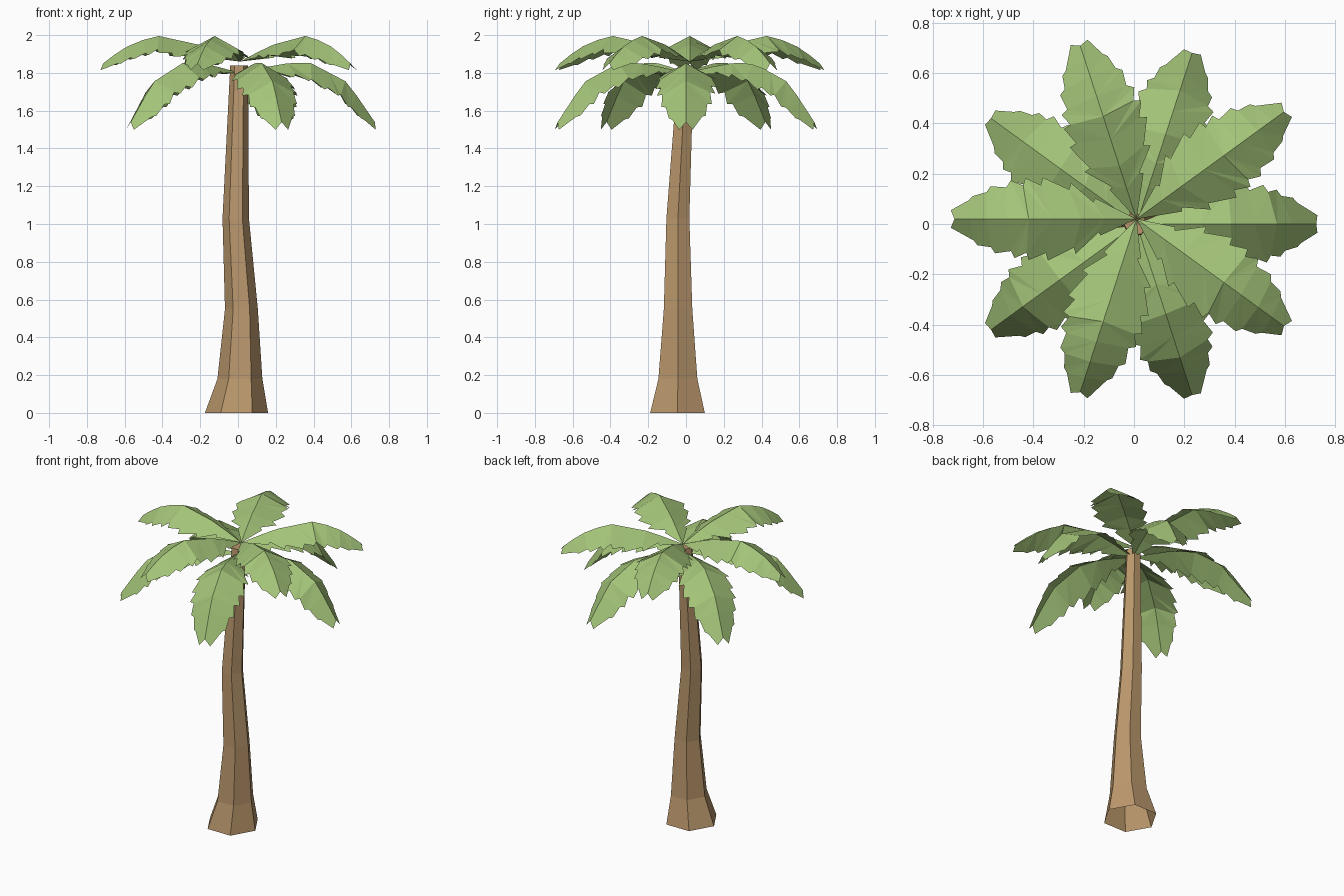
import bpy, bmesh, math
from mathutils import Matrix, Vector

cube = bpy.data.objects.get("Cube")
if cube:
    bpy.data.objects.remove(cube, do_unlink=True)


def material(name, rgb):
    m = bpy.data.materials.new(name)
    m.use_nodes = True
    m.diffuse_color = (*rgb, 1)
    bsdf = m.node_tree.nodes["Principled BSDF"]
    bsdf.inputs["Base Color"].default_value = (*rgb, 1)
    bsdf.inputs["Roughness"].default_value = 0.9
    return m


bark = material("bark_brown", (0.49, 0.31, 0.15))
leaf = material("leaf_green", (0.37, 0.55, 0.19))


def finish(bm, name, mat):
    me = bpy.data.meshes.new(name)
    bm.to_mesh(me)
    bm.free()
    me.materials.append(mat)
    ob = bpy.data.objects.new(name, me)
    bpy.context.collection.objects.link(ob)
    return ob


def interp(table, t):
    """Piecewise linear lookup; the last piece carries on past its end."""
    for (a, va), (b, vb) in zip(table, table[1:]):
        if t <= b or b == table[-1][0]:
            return va + (vb - va) * (t - a) / (b - a)


# Trunk: six-sided rings (z, centre x, centre y, radius), open underneath
RINGS = [(0, -0.008, -0.045, 0.167), (0.18, 0.01, -0.043, 0.119),
         (0.55, 0.018, -0.042, 0.087), (1.03, -0.012, -0.043, 0.07),
         (1.84, 0.006, 0.0, 0.047)]
bm = bmesh.new()
loops = []
for z, cx, cy, r in RINGS:
    loops.append([bm.verts.new((cx + r * math.cos(k * math.pi / 3),
                                cy + r * math.sin(k * math.pi / 3), z)) for k in range(6)])
for low, high in zip(loops, loops[1:]):
    for k in range(6):
        n = (k + 1) % 6
        bm.faces.new((low[k], low[n], high[n], high[k]))
bm.faces.new(loops[-1])
finish(bm, "trunk", bark)

# Fronds: half width along the length, and the places where the teeth end
WIDTH = [(0, 0.0), (0.17, 0.065), (0.27, 0.135), (0.43, 0.165), (0.58, 0.163),
         (0.72, 0.15), (0.85, 0.115), (1, 0.035)]
TEETH = [0, 0.17, 0.29, 0.43, 0.55, 0.66, 0.77, 0.87, 0.96]
DROOP = 0.55


def frond(name, spine, angle):
    # Midrib as radius and height against the share of its length
    dist = [0]
    for a, b in zip(spine, spine[1:]):
        dist.append(dist[-1] + math.dist(a, b))
    rad = [(d / dist[-1], p[0]) for d, p in zip(dist, spine)]
    hgt = [(d / dist[-1], p[1]) for d, p in zip(dist, spine)]

    def point(t, w):
        r, z = interp(rad, t), interp(hgt, t)
        a, b = max(t - 0.1, 0), t + 0.1
        d = Vector((interp(rad, b) - interp(rad, a), interp(hgt, b) - interp(hgt, a)))
        d.normalize()
        drop = abs(w) * DROOP
        return (r + d.y * drop, w, z - d.x * drop)

    bm = bmesh.new()
    rib = [bm.verts.new(point(t, 0)) for t in TEETH]
    last = len(TEETH) - 1
    for side in (1, -1):
        shift = 0.025 if side < 0 else 0

        def face(*verts):
            bm.faces.new(verts if side > 0 else verts[::-1])

        notch = None
        for i in range(last):
            s0, s1 = rib[i], rib[i + 1]
            end = i + 1 == last
            t = 1 if end else TEETH[i + 1] + shift
            w = interp(WIDTH, t) * side
            tip = bm.verts.new(point(t, w))
            if notch:
                face(s0, tip, notch)
            if end:
                face(s0, s1, tip)
            else:
                notch = bm.verts.new(point(t + 0.015, w * 0.82))
                face(s0, s1, notch)
                face(s0, notch, tip)
    ob = finish(bm, name, leaf)
    ob.matrix_world = Matrix.Translation((0.01, 0.02 if "upper" in name else 0.0, 0)) \
        @ Matrix.Rotation(math.radians(angle), 4, "Z")


UPPER = [(0, 1.86), (0.2, 1.945), (0.45, 2.0), (0.62, 1.93), (0.75, 1.83)]
LOWER = [(0, 1.8), (0.18, 1.84), (0.35, 1.865), (0.57, 1.75), (0.735, 1.51)]
for k in range(5):
    frond(f"upper_frond_{k + 1}", UPPER, 36 + 72 * k)
    frond(f"lower_frond_{k + 1}", LOWER, 72 * k)
